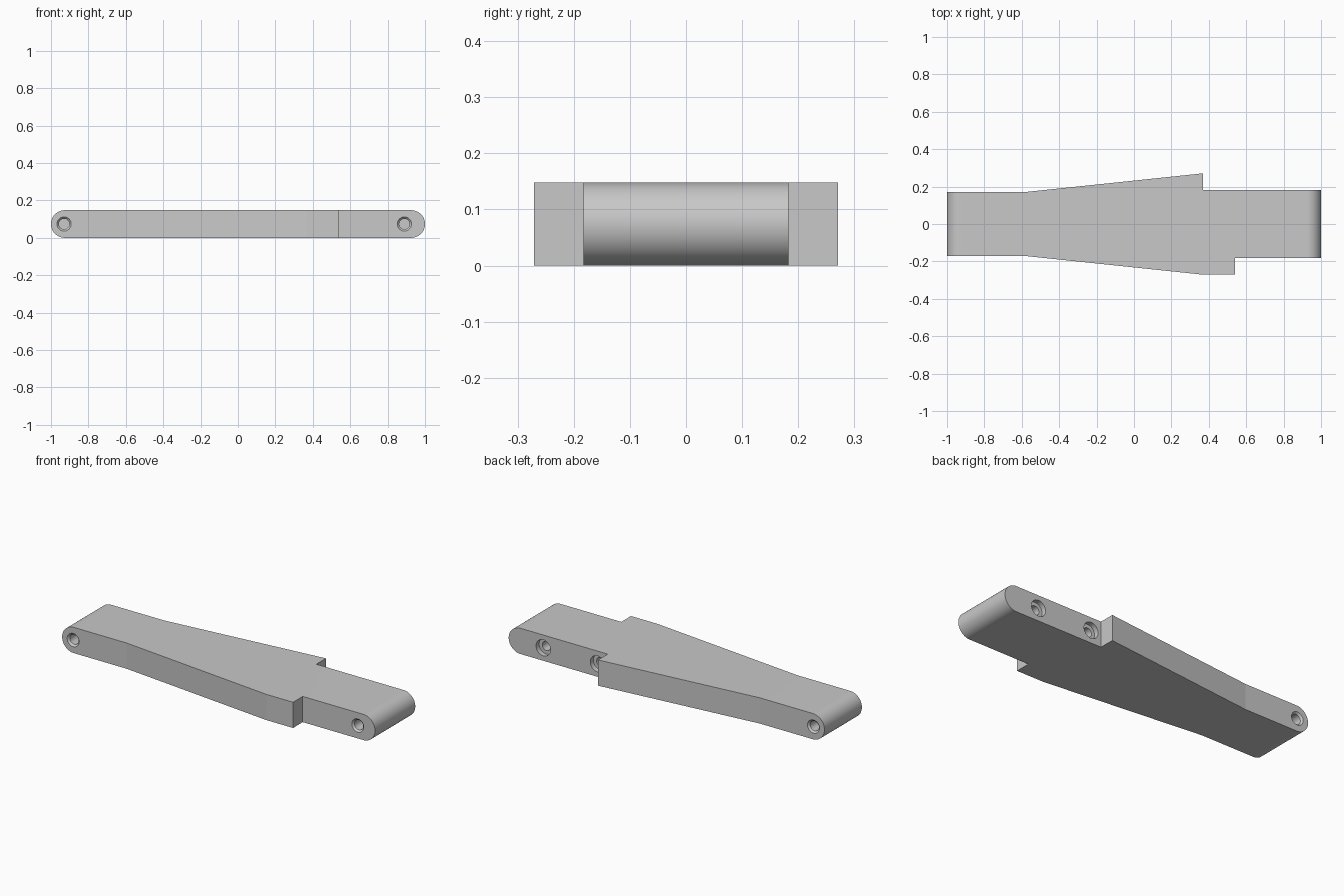
import bpy, bmesh
from math import sin, cos, pi, radians
from mathutils import Vector

if "Cube" in bpy.data.objects:
    bpy.data.objects.remove(bpy.data.objects["Cube"])

HEIGHT = 0.148
R = HEIGHT / 2

grey = bpy.data.materials.new("plain_grey")
grey.use_nodes = True
grey.diffuse_color = (0.58, 0.58, 0.58, 1)
grey.node_tree.nodes["Principled BSDF"].inputs["Base Color"].default_value = grey.diffuse_color


def loft(name, rings):
    """Closed solid through a list of rings with equal point counts."""
    bm = bmesh.new()
    loops = [[bm.verts.new(p) for p in ring] for ring in rings]
    n = len(loops[0])
    for a, b in zip(loops, loops[1:]):
        for i in range(n):
            j = (i + 1) % n
            bm.faces.new((a[i], a[j], b[j], b[i]))
    bm.faces.new(loops[0][::-1])
    bm.faces.new(loops[-1])
    bmesh.ops.recalc_face_normals(bm, faces=bm.faces)
    mesh = bpy.data.meshes.new(name)
    bm.to_mesh(mesh)
    bm.free()
    mesh.materials.append(grey)
    obj = bpy.data.objects.new(name, mesh)
    bpy.context.collection.objects.link(obj)
    return obj


def boolean(target, cutter, operation):
    cutter.hide_render = True
    mod = target.modifiers.new(operation.lower(), "BOOLEAN")
    mod.operation = operation
    mod.solver = "EXACT"
    mod.object = cutter
    bpy.context.view_layer.objects.active = target
    bpy.ops.object.modifier_apply(modifier=mod.name)
    bpy.data.objects.remove(cutter)


def hole(x, wall, side, steps):
    """Bore into a side wall; steps are (radius, depth) pairs."""
    rings = []
    for r, depth in steps:
        y = side * (wall - depth)
        rings.append([Vector((x + r * cos(a), y, R + r * sin(a)))
                      for a in (2 * pi * i / 96 for i in range(96))])
    boolean(arm, loft("hole_cutter", rings), "DIFFERENCE")


# Arm body: long side profile with fully rounded ends
SEG = 48
profile = []
for centre, start in ((1 - R, -pi / 2), (R - 1, pi / 2)):
    for i in range(SEG + 1):
        a = start + pi * i / SEG
        profile.append((centre + R * cos(a), R + R * sin(a)))
arm = loft("arm_body", [[(x, y, z) for x, z in profile] for y in (-0.4, 0.4)])

# Plan outline: flared arm with a step on each side
END, TIP, WIDE = 0.183, 0.17, 0.271
plan = [(-1.1, TIP), (-0.59, TIP), (0.37, WIDE), (0.37, END), (1.1, END),
        (1.1, -END), (0.54, -END), (0.54, -WIDE), (0.37, -WIDE),
        (-0.59, -TIP), (-1.1, -TIP)]
boolean(arm, loft("plan_cutter", [[(x, y, z) for x, y in plan] for z in (-0.1, 0.3)]),
        "INTERSECT")

# Small bevelled holes at the tip and on the front of the wide end
bevelled = [(0.048, -0.01), (0.028, 0.01), (0.028, 0.09)]
for x, wall, side in ((-0.93, TIP, -1), (-0.93, TIP, 1), (0.89, END, -1)):
    hole(x, wall, side, bevelled)

# Counterbored holes on the back of the wide end
counterbored = [(0.046, -0.01), (0.046, 0.028), (0.026, 0.028), (0.026, 0.11)]
for x in (0.78, 0.435):
    hole(x, END, 1, counterbored)

# Smooth rounds, crisp edges
bpy.ops.object.select_all(action="DESELECT")
arm.select_set(True)
bpy.context.view_layer.objects.active = arm
bpy.ops.object.shade_smooth_by_angle(angle=radians(4.8))
